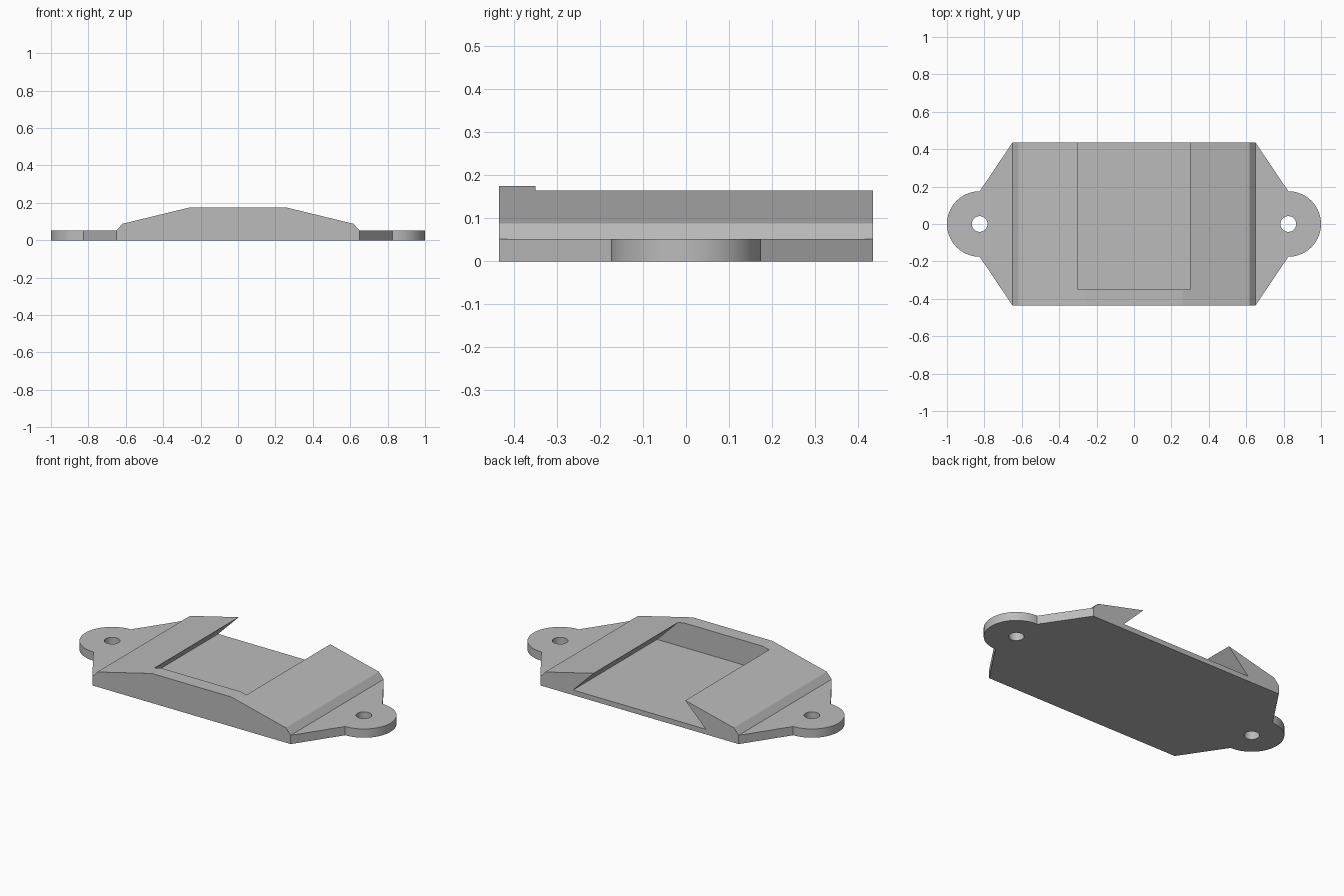
import bpy, bmesh, math
from mathutils import Vector

default = bpy.data.objects.get("Cube")
if default:
    bpy.data.objects.remove(default, do_unlink=True)

HALF_DEPTH = 0.435
EAR_X, EAR_R, HOLE_R = 0.825, 0.175, 0.042
EAR_TOP = 0.052

grey = bpy.data.materials.new("plain grey")
grey.use_nodes = True
grey.diffuse_color = (0.5, 0.5, 0.5, 1)
grey.node_tree.nodes["Principled BSDF"].inputs["Base Color"].default_value = grey.diffuse_color


def prism(name, points, sweep):
    """Extrude a closed outline of 3D points along the sweep vector."""
    bm = bmesh.new()
    face = bm.faces.new([bm.verts.new(p) for p in points])
    new = bmesh.ops.extrude_face_region(bm, geom=[face])["geom"]
    verts = [v for v in new if isinstance(v, bmesh.types.BMVert)]
    bmesh.ops.translate(bm, verts=verts, vec=Vector(sweep))
    bmesh.ops.recalc_face_normals(bm, faces=bm.faces)
    mesh = bpy.data.meshes.new(name)
    bm.to_mesh(mesh)
    bm.free()
    mesh.materials.append(grey)
    obj = bpy.data.objects.new(name, mesh)
    bpy.context.collection.objects.link(obj)
    return obj


def combine(target, tool, operation):
    """Apply a boolean and discard the tool."""
    mod = target.modifiers.new(operation, 'BOOLEAN')
    mod.operation, mod.object, mod.solver = operation, tool, 'EXACT'
    bpy.ops.object.select_all(action='DESELECT')
    bpy.context.view_layer.objects.active = target
    target.select_set(True)
    bpy.ops.object.modifier_apply(modifier=mod.name)
    bpy.data.objects.remove(tool, do_unlink=True)


def arc(x, r, start, end, steps, z):
    return [(x + r * math.cos(a), r * math.sin(a), z)
            for a in (start + (end - start) * i / steps for i in range(steps + 1))]


# Raised body and flat ears, as one front profile swept in depth
half = [(1.1, 0), (1.1, EAR_TOP), (0.65, EAR_TOP), (0.618, 0.088), (0.26, 0.175)]
profile = half + [(-x, z) for x, z in reversed(half)]
body = prism("mounting_plate", [(x, -0.6, z) for x, z in profile], (0, 1.2, 0))

# Plan outline with tapered sides and rounded ears
right = [(0.65, -HALF_DEPTH, -0.1)]
right += arc(EAR_X, EAR_R, -math.pi / 2, math.pi / 2, 36, -0.1)
right += [(0.65, HALF_DEPTH, -0.1)]
left = [(-x, -y, z) for x, y, z in right]
combine(body, prism("plan_outline", right + left, (0, 0, 0.5)), 'INTERSECT')

# Dovetail slot, open at the back and stopped by the front wall
top = 0.25
slot = [(0.435, 0.03), (0.3, 0.165), (0.3, top), (-0.3, top), (-0.3, 0.165), (-0.435, 0.03)]
combine(body, prism("slot_cutter", [(x, -0.35, z) for x, z in slot], (0, 1.0, 0)), 'DIFFERENCE')

# Screw holes through the ears
for side in (-1, 1):
    ring = arc(side * EAR_X, HOLE_R, 0, 2 * math.pi, 48, -0.1)[:-1]
    combine(body, prism("hole_cutter", ring, (0, 0, 0.4)), 'DIFFERENCE')

bpy.ops.object.shade_smooth_by_angle(angle=math.radians(10))
